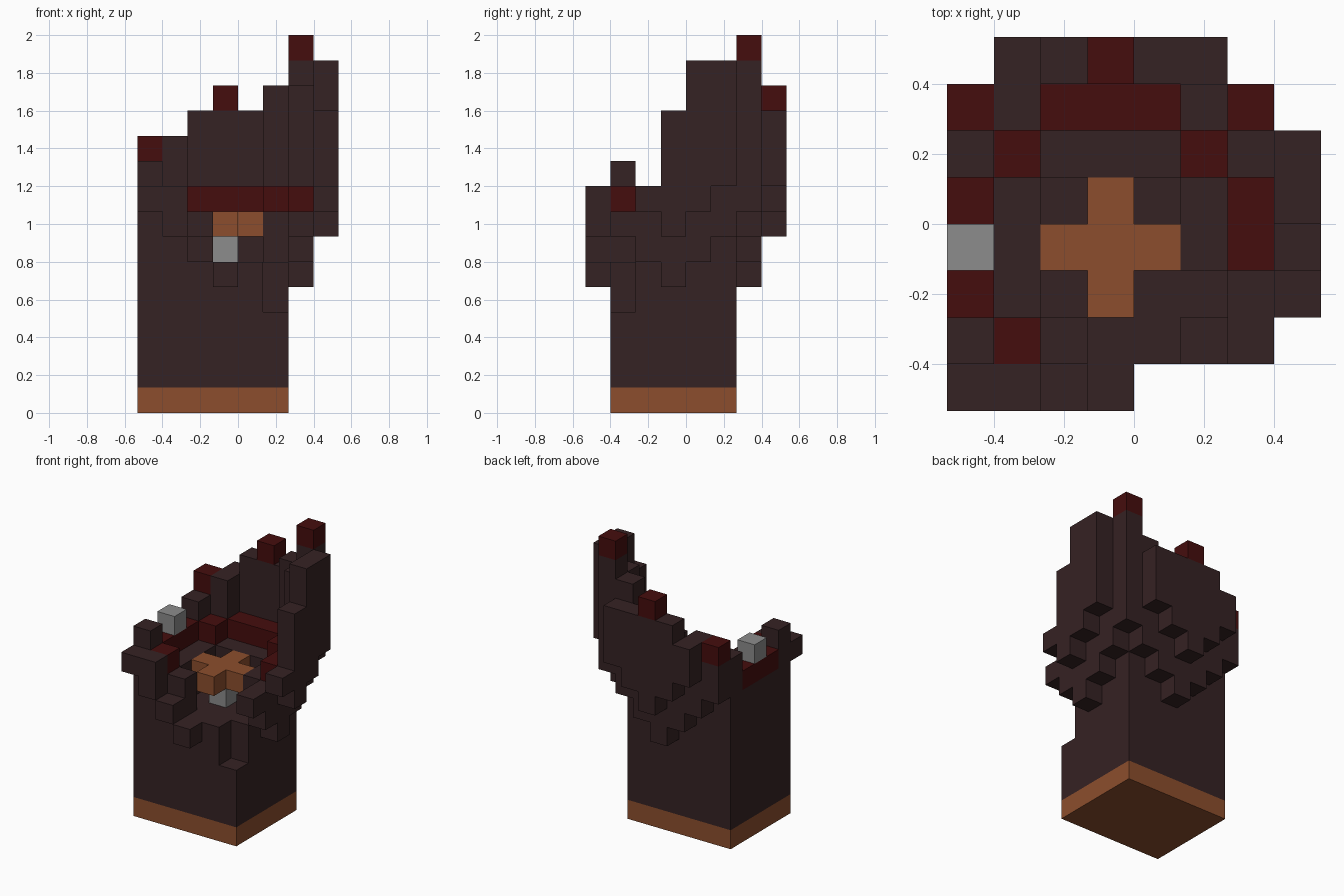
import bpy
import bmesh
from mathutils import Vector

default_cube = bpy.data.objects.get("Cube")
if default_cube:
    bpy.data.objects.remove(default_cube, do_unlink=True)

UNIT = 2 / 15  # edge of one block


def make_material(name, color):
    mat = bpy.data.materials.new(name)
    mat.use_nodes = True
    mat.diffuse_color = (*color, 1)
    mat.node_tree.nodes["Principled BSDF"].inputs["Base Color"].default_value = (*color, 1)
    return mat


MATERIALS = {
    "dark": make_material("dark brown", (0.036, 0.016, 0.017)),
    "red": make_material("deep red", (0.06, 0.004, 0.004)),
    "orange": make_material("burnt orange", (0.262, 0.076, 0.026)),
    "grey": make_material("light grey", (0.262, 0.262, 0.262)),
}

blocks = {}  # block position -> (part, color)


def box(part, color, xs, ys, zs):
    """Fill a range of blocks; each range is (start, end)."""
    for x in range(*xs):
        for y in range(*ys):
            for z in range(*zs):
                blocks[x, y, z] = (part, color)


def wall(part, start, step, bottoms, tops, caps):
    """Row of columns. Heights are hex digits; an r in caps gives a red top block."""
    for n, (low, high, cap) in enumerate(zip(bottoms, tops, caps)):
        x, y = start[0] + n * step[0], start[1] + n * step[1]
        low, high = int(low, 16), int(high, 16)
        box(part, "dark", (x, x + 1), (y, y + 1), (low, high))
        if cap == "r":
            blocks[x, y, high - 1] = (part, "red")


ALONG_X, ALONG_Y = (1, 0), (0, 1)

# Square trunk on an orange foot, with one notched corner
box("foot", "orange", (-4, 2), (-3, 2), (0, 1))
box("trunk", "dark", (-4, 2), (-3, 2), (1, 6))
for z in (4, 5):
    del blocks[1, -3, z]

# Ledge around the hollow
wall("right_ledge", (-3, -3), ALONG_Y, "66666", "98889", "r---r")
wall("front_ledge", (-2, -3), ALONG_X, "6", "8", "-")
wall("back_ledge", (-2, 1), ALONG_X, "6666", "8889", "---r")
wall("left_ledge", (1, -1), ALONG_Y, "66", "88", "--")

# Stepped, flaring rim
wall("right_rim", (-4, -3), ALONG_Y, "66666", "a999a", "-rrr-")
wall("front_rim", (-4, -4), ALONG_X, "8765", "9976", "----")
wall("left_inner_rim", (2, -3), ALONG_Y, "765678", "8899df", "--rr-r")
wall("left_outer_rim", (3, -2), ALONG_Y, "8789", "9cee", "----")
wall("back_inner_rim", (-4, 2), ALONG_X, "876567", "bb999d", "r-rrr-")
wall("back_outer_rim", (-3, 3), ALONG_X, "98789", "bcdcc", "--r--")

# Loose grey block on the rim
box("rim_stone", "grey", (-4, -3), (-1, 0), (9, 10))

# Cross-shaped flame on a grey stem
box("flame_stem", "grey", (-1, 0), (-1, 0), (6, 7))
box("flame_cross", "orange", (-2, 1), (-1, 0), (7, 8))
box("flame_cross", "orange", (-1, 0), (-2, 1), (7, 8))


def build_part(part):
    """Skin the exposed sides of one part's blocks."""
    colors = sorted({c for p, c in blocks.values() if p == part})
    bm = bmesh.new()
    for cell, (owner, color) in blocks.items():
        if owner != part:
            continue
        center = Vector(cell) + Vector((0.5, 0.5, 0.5))
        for axis in range(3):
            for sign in (-1, 1):
                normal = Vector((0, 0, 0))
                normal[axis] = sign
                if tuple(int(v) for v in Vector(cell) + normal) in blocks:
                    continue
                u = Vector((0, 0, 0))
                u[(axis + 1) % 3] = 0.5
                v = normal.cross(u)
                corners = (-u - v, u - v, u + v, v - u)
                face = bm.faces.new(
                    [bm.verts.new((center + normal / 2 + c) * UNIT) for c in corners])
                face.material_index = colors.index(color)
    bmesh.ops.remove_doubles(bm, verts=bm.verts[:], dist=UNIT / 100)
    mesh = bpy.data.meshes.new(part)
    bm.to_mesh(mesh)
    bm.free()
    for color in colors:
        mesh.materials.append(MATERIALS[color])
    bpy.context.collection.objects.link(bpy.data.objects.new(part, mesh))


for part in dict.fromkeys(owner for owner, color in blocks.values()):
    build_part(part)
